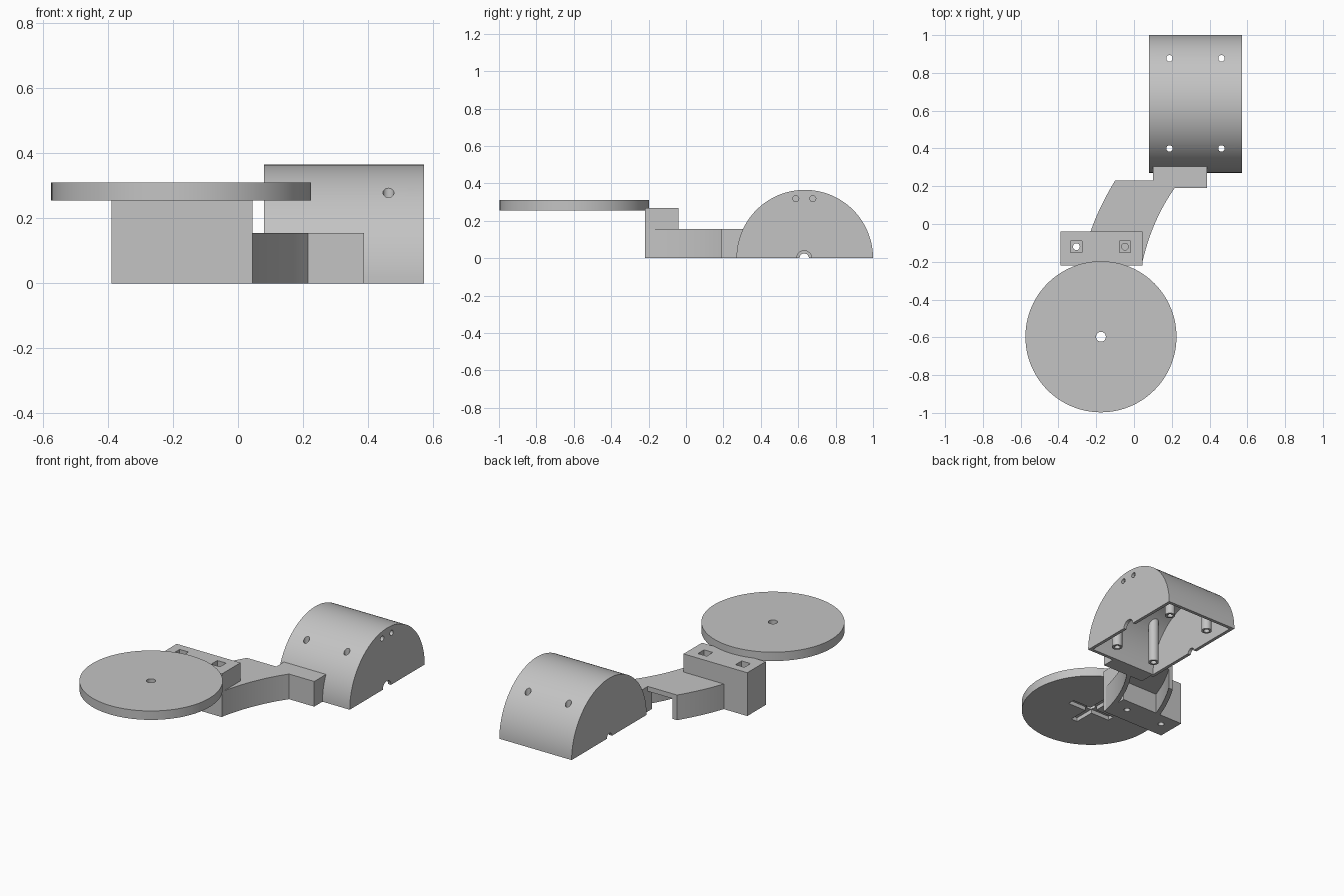
import bpy, bmesh, math
from mathutils import Matrix, Vector

if "Cube" in bpy.data.objects:
    bpy.data.objects.remove(bpy.data.objects["Cube"], do_unlink=True)

grey = bpy.data.materials.new("plain_grey")
grey.use_nodes = True
grey.diffuse_color = (0.55, 0.55, 0.55, 1)
grey.node_tree.nodes["Principled BSDF"].inputs["Base Color"].default_value = grey.diffuse_color


def prism(name, outline, low, high, axis="Z"):
    """Extrude a 2D outline along Z, or a (y, z) outline along X."""
    place = (lambda a, b, h: (a, b, h)) if axis == "Z" else (lambda a, b, h: (h, a, b))
    bm = bmesh.new()
    face = bm.faces.new([bm.verts.new(place(a, b, low)) for a, b in outline])
    top = bmesh.ops.extrude_face_region(bm, geom=[face])["geom"]
    bmesh.ops.translate(bm, vec=Vector(place(0, 0, high - low)),
                        verts=[v for v in top if isinstance(v, bmesh.types.BMVert)])
    bmesh.ops.recalc_face_normals(bm, faces=bm.faces)
    mesh = bpy.data.meshes.new(name)
    bm.to_mesh(mesh)
    bm.free()
    mesh.materials.append(grey)
    obj = bpy.data.objects.new(name, mesh)
    bpy.context.collection.objects.link(obj)
    return obj


def arc(a, b, r, count=24, sweep=2 * math.pi):
    steps = count if sweep > 6 else count + 1
    return [(a + r * math.cos(sweep * i / count), b + r * math.sin(sweep * i / count))
            for i in range(steps)]


def rect(a0, b0, a1, b1):
    return [(a0, b0), (a1, b0), (a1, b1), (a0, b1)]


def bend(p, q, r, count=12):
    """Quadratic curve from p to r, pulled towards q."""
    p, q, r = Vector(p), Vector(q), Vector(r)
    ts = [i / count for i in range(count + 1)]
    return [tuple(p * (1 - t) ** 2 + q * 2 * t * (1 - t) + r * t * t) for t in ts]


def cut(obj, cutter, keep=False):
    mod = obj.modifiers.new("cut", "BOOLEAN")
    mod.operation = "DIFFERENCE"
    mod.solver = "EXACT"
    mod.object = cutter
    bpy.context.view_layer.update()
    deps = bpy.context.evaluated_depsgraph_get()
    mesh = bpy.data.meshes.new_from_object(obj.evaluated_get(deps))
    obj.modifiers.clear()
    obj.data = mesh
    if not keep:
        bpy.data.objects.remove(cutter, do_unlink=True)


# Round plate with a centre hole and a cross recess underneath
px, py = -0.175, -0.597
plate = prism("round_plate", arc(px, py, 0.4, 96), 0.255, 0.31)
cut(plate, prism("hole", arc(px, py, 0.026), 0.2, 0.4))
for w, d in ((0.15, 0.022), (0.022, 0.15)):
    cut(plate, prism("slot", rect(px - w, py - d, px + w, py + d), 0.2, 0.28))

# Mounting block with two bolt holes and square nut pockets
block = prism("mounting_block", rect(-0.39, -0.22, 0.045, -0.04), 0, 0.267)
for x in (-0.305, -0.048):
    cut(block, prism("pocket", rect(x - 0.03, -0.15, x + 0.03, -0.09), 0.215, 0.4))
    cut(block, prism("hole", arc(x, -0.12, 0.018), -0.1, 0.4))

# Curved arm: top skin with two side walls, open below and behind
left = bend((-0.23, -0.04), (-0.185, 0.09), (-0.1, 0.23))
right = bend((0.045, -0.2), (0.095, 0.02), (0.215, 0.19))
arm_top = prism("arm_top", left + [(0.1, 0.23), (0.1, 0.19)] + right[::-1], 0.125, 0.155)
walls = []
for name, side, shift in (("arm_right_wall", left, 0.03), ("arm_left_wall", right, -0.03)):
    inner = [(x + shift, y) for x, y in side[::-1]]
    walls.append(prism(name, side + inner, 0, 0.125))

# Half-round housing, hollow, with screw posts left standing inside
cy, radius, wall = 0.635, 0.365, 0.02
x0, x1 = 0.08, 0.573
posts = [(x, y) for x in (0.188, 0.463) for y in (0.4, 0.877)]
housing = prism("housing", arc(cy, 0, radius, 64, math.pi), x0, x1, "X")
half = arc(cy, 0, radius - wall, 64, math.pi)
profile = [(half[0][0], -0.05)] + half + [(half[-1][0], -0.05)]
cavity = prism("cavity", profile, x0 + wall, x1 - wall, "X")
for x, y in posts:
    cut(cavity, prism("post", arc(x, y, 0.03), -0.1, 0.5))

# Tab joining arm and housing
tab = prism("joining_tab", rect(0.1, 0.19, 0.387, 0.306), 0, 0.155)
cut(tab, cavity, keep=True)
cut(housing, cavity)

# Screw holes, cable notches and end holes in the housing
for x, y in posts:
    cut(housing, prism("hole", arc(x, y, 0.017), -0.1, 0.5))
cut(housing, prism("notch", arc(cy - 0.003, 0, 0.04), x1 - 0.05, x1 + 0.05, "X"))
cut(housing, prism("notch", arc(cy - 0.003, 0, 0.025), x0 - 0.05, x0 + 0.05, "X"))
for y in (0.587, 0.678):
    cut(housing, prism("hole", arc(y, 0.318, 0.016), x1 - 0.05, x1 + 0.05, "X"))

# Smooth curved surfaces, keep hard edges
bpy.ops.object.select_all(action="DESELECT")
for obj in [plate, block, arm_top, housing, tab] + walls:
    obj.select_set(True)
    bpy.context.view_layer.objects.active = obj
bpy.ops.object.shade_smooth_by_angle(angle=math.radians(30))
